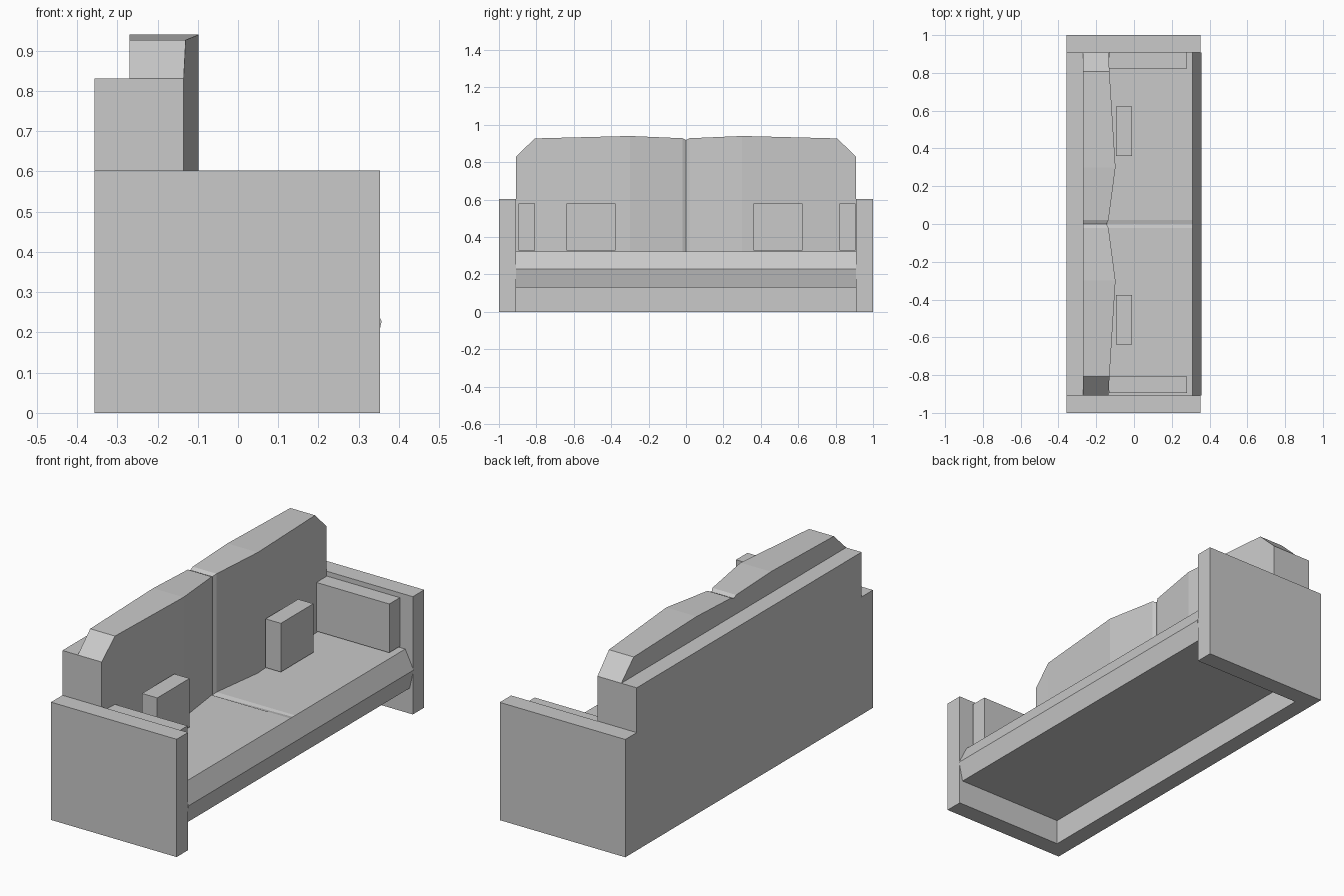
import bpy, bmesh

if "Cube" in bpy.data.objects:
    bpy.data.objects.remove(bpy.data.objects["Cube"])

fabric = bpy.data.materials.new("grey_fabric")
fabric.diffuse_color = (0.588, 0.588, 0.588, 1)
fabric.use_nodes = True
fabric.node_tree.nodes["Principled BSDF"].inputs["Base Color"].default_value = fabric.diffuse_color


def loft(name, sections):
    """Join equal-length cross-sections into a closed flat-shaded solid."""
    bm = bmesh.new()
    rings = [[bm.verts.new(p) for p in s] for s in sections]
    n = len(rings[0])
    for a, b in zip(rings, rings[1:]):
        for i in range(n):
            j = (i + 1) % n
            bm.faces.new((a[i], a[j], b[j], b[i]))
    bm.faces.new(rings[0])
    bm.faces.new(rings[-1])
    bmesh.ops.recalc_face_normals(bm, faces=bm.faces)
    mesh = bpy.data.meshes.new(name)
    bm.to_mesh(mesh)
    bm.free()
    mesh.materials.append(fabric)
    obj = bpy.data.objects.new(name, mesh)
    bpy.context.collection.objects.link(obj)
    return obj


def box(name, x, y, z):
    loft(name, [[(x[0], v, z[0]), (x[1], v, z[0]), (x[1], v, z[1]), (x[0], v, z[1])]
                for v in y])


# Side arms and the back panel
for side, s in (("left", -1), ("right", 1)):
    box(side + "_arm", (-0.357, 0.353), sorted((s * 0.908, s * 1.0)), (0, 0.602))
box("back_panel", (-0.357, -0.27), (-0.908, 0.908), (0, 0.831))

# Seat with a pointed front edge and a shallow centre seam
sections = []
for y, dip in ((-0.908, 0), (-0.02, 0), (0, 0.01), (0.02, 0), (0.908, 0)):
    sections.append([(-0.27, y, 0.13), (0.335, y, 0.13), (0.357, y, 0.228),
                     (0.31, y, 0.323), (-0.14, y, 0.323 - dip), (-0.27, y, 0.323 - dip)])
loft("seat", sections)

# Back cushions: bulging fronts, clipped outer corners, seam in the middle
half = [(0.908, -0.135, 0.831), (0.808, -0.13, 0.927), (0.30, -0.098, 0.94),
        (0.02, -0.135, 0.928)]
outline = [(-y, x, z) for y, x, z in half] + [(0, -0.145, 0.918)] + half[::-1]
loft("back_cushions", [[(-0.27, y, 0.315), (x, y, 0.315), (x, y, z), (-0.27, y, z)]
                       for y, x, z in outline])

# Loose pillows against the arms and the back
height = (0.329, 0.578)
box("left_arm_pillow", (-0.132, 0.28), (-0.895, -0.808), height)
box("right_arm_pillow", (-0.132, 0.28), (0.822, 0.907), height)
box("left_back_pillow", (-0.096, -0.01), (-0.638, -0.377), height)
box("right_back_pillow", (-0.096, -0.01), (0.36, 0.623), height)
